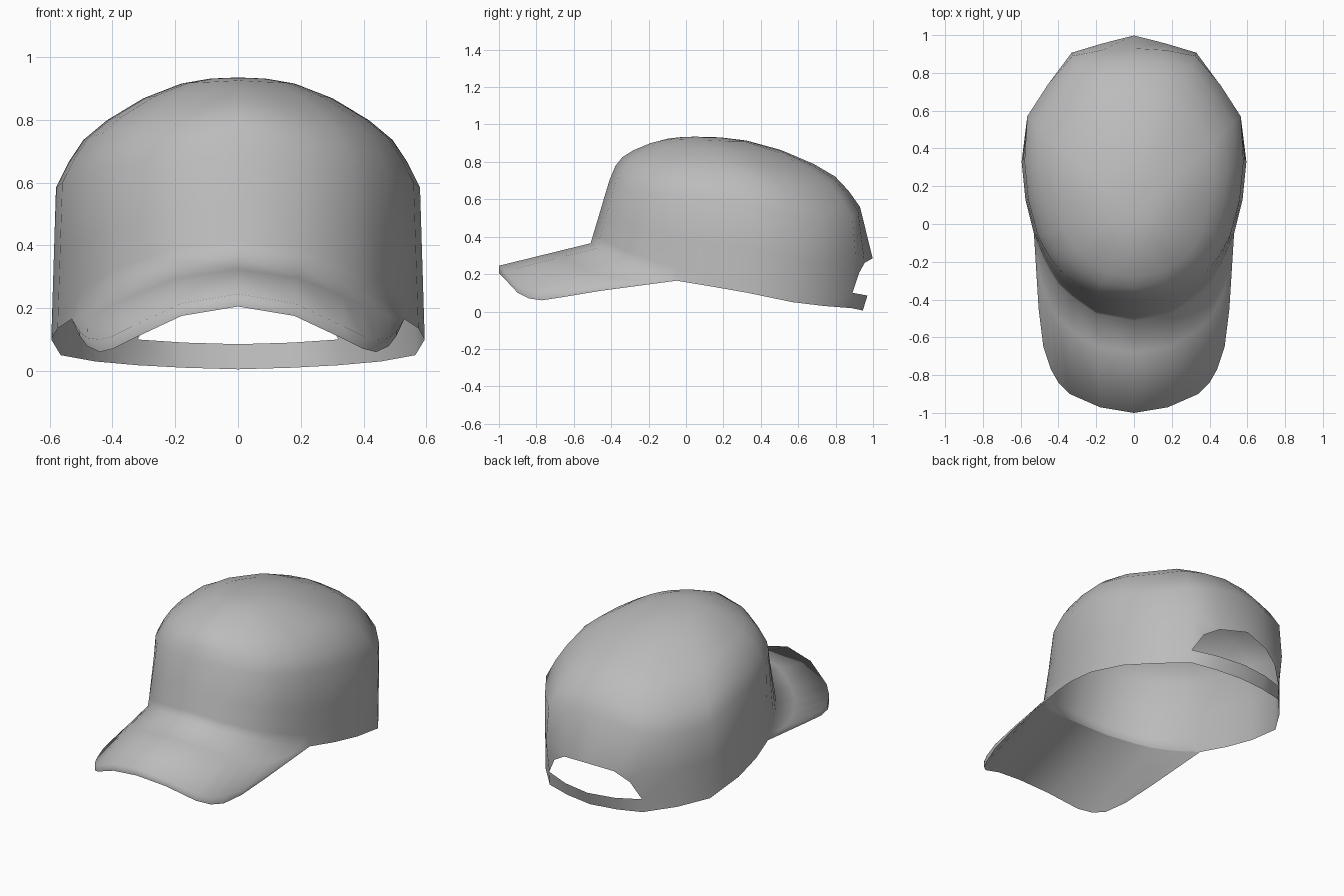
import bpy
import bmesh
import math
from mathutils import Vector

default = bpy.data.objects.get("Cube")
if default:
    bpy.data.objects.remove(default, do_unlink=True)


def flat_colour(name, rgb):
    mat = bpy.data.materials.new(name)
    mat.use_nodes = True
    mat.diffuse_color = (*rgb, 1)
    shader = mat.node_tree.nodes["Principled BSDF"]
    shader.inputs["Base Color"].default_value = (*rgb, 1)
    shader.inputs["Roughness"].default_value = 0.8
    return mat


cloth = flat_colour("grey cloth", (0.5, 0.5, 0.5))


def points(text):
    """Read points written as 'x y z, x y z' in hundredths of a unit."""
    return [Vector([float(n) / 100 for n in p.split()]) for p in text.split(",")]


def along(path, t):
    """Point on a polyline, with t counted in path points."""
    i = min(int(t), len(path) - 2)
    return path[i].lerp(path[i + 1], t - i)


def grid_faces(rows, skip=()):
    """Quads between neighbouring rows of points, as corner lists."""
    return [
        [rows[r][c], rows[r][c + 1], rows[r + 1][c + 1], rows[r + 1][c]]
        for r in range(len(rows) - 1)
        for c in range(len(rows[r]) - 1)
        if (r, c) not in skip
    ]


def mirrored_object(name, faces, facing):
    """Make an object from the left half's faces and its mirror image.

    facing is 1 when its highest face looks up and -1 when it looks down.
    """
    bm = bmesh.new()
    for corners in faces:
        left = [bm.verts.new(p) for p in corners]
        right = [bm.verts.new((-p.x, p.y, p.z)) for p in reversed(corners)]
        bm.faces.new(left)
        bm.faces.new(right)
    bmesh.ops.remove_doubles(bm, verts=bm.verts[:], dist=0.0005)
    bmesh.ops.recalc_face_normals(bm, faces=bm.faces[:])
    bm.normal_update()
    top = max(bm.faces, key=lambda f: f.calc_center_median().z)
    if top.normal.z * facing < 0:
        bmesh.ops.reverse_faces(bm, faces=bm.faces[:])
    mesh = bpy.data.meshes.new(name)
    bm.to_mesh(mesh)
    bm.free()
    mesh.materials.append(cloth)
    obj = bpy.data.objects.new(name, mesh)
    bpy.context.collection.objects.link(obj)
    bpy.ops.object.select_all(action="DESELECT")
    obj.select_set(True)
    bpy.context.view_layer.objects.active = obj
    bpy.ops.object.shade_smooth_by_angle(angle=math.radians(120))


# Crown: left half of the lower edge and of the shoulder, front to back
lower_edge = points(
    "0 -51 36.5, 20 -47.5 34, 38 -35 27.5, 47 -21 22, 53 -5 16.5, 57.5 13 13.5,"
    "59.5 33 10, 56.5 57 5, 45.5 73.5 3, 32 88.5 1.8, 17 92.5 1, 0 94.5 .5"
)
shoulder_line = points(
    "0 -41 70, 20 -38 68, 35 -29 66, 44 -19 64, 51 -6 62, 56 13 60,"
    "58 33 58.5, 56.5 57 51, 45.5 74 49, 32.5 89 50, 17 92 54, 0 93 56"
)
# Extra columns at the front carry on into the brim
brim_columns = [0, 1, 1.7, 2.2, 2.7, 3.2, 3.6, 4]
columns = brim_columns + list(range(5, len(lower_edge)))
base = [along(lower_edge, t) for t in columns]
shoulder = [along(shoulder_line, t) for t in columns]
middle = [a.lerp(b, 0.5) for a, b in zip(base, shoulder)]
strap_top = [a.lerp(b, 0.3) for a, b in zip(base, middle)]

# Back opening above the strap
middle[-3:] = points("33 90.7 29, 17 95.5 26, 0 99.8 28.5")
strap_top[-3:] = points("32 89 10, 17 94.5 9, 0 97 8.5")
arch_corner = points("26 92.5 20.5")[0]

# Dome rings: share of the radius against share of the height
apex = Vector((0, 0.05, 0.935))
dome = []
for reach, rise in ((0.93, 0.23), (0.85, 0.43), (0.72, 0.61),
                    (0.52, 0.81), (0.31, 0.945), (0.15, 0.99), (0, 1)):
    ring = []
    for p in shoulder:
        # Rounder at the middle of the front
        power = 1 - 0.25 * max(0, -p.y / 0.41) * max(0, 1 - p.x / 0.3)
        q = apex.lerp(p, reach)
        q.z = p.z + (apex.z - p.z) * rise ** power
        ring.append(q)
    dome.append(ring)

last = len(base) - 1
shell = grid_faces(
    [base, strap_top, middle, shoulder] + dome,
    skip=((1, last - 2), (1, last - 1)),
)
shell.append([strap_top[-3], arch_corner, middle[-2], middle[-3]])

# Brim: runs from the crown's lower edge to a drooping outer edge
inner = base[:len(brim_columns)]
outer = points(
    "0 -100 24.5, 18 -97 21.5, 34 -90 14, 40 -84 11, 44 -77 10,"
    "48 -65 10.5, 50.5 -45 12.5, 53 -5 16.5"
)
count = len(outer) - 1
steps = (0, 0.35, 1)
upper = [[a.lerp(b, s) for a, b in zip(inner, outer)] for s in steps]
under = [
    [p - Vector((0, 0, 0.04 * s * min(1, (count - i) / 3)))
     for i, p in enumerate(row)]
    for row, s in zip(upper, steps)
]
rim = grid_faces([upper[-1], under[-1]])
mirrored_object("crown_and_brim", shell + grid_faces(upper) + rim, 1)
mirrored_object("brim_underside", grid_faces(under), -1)
